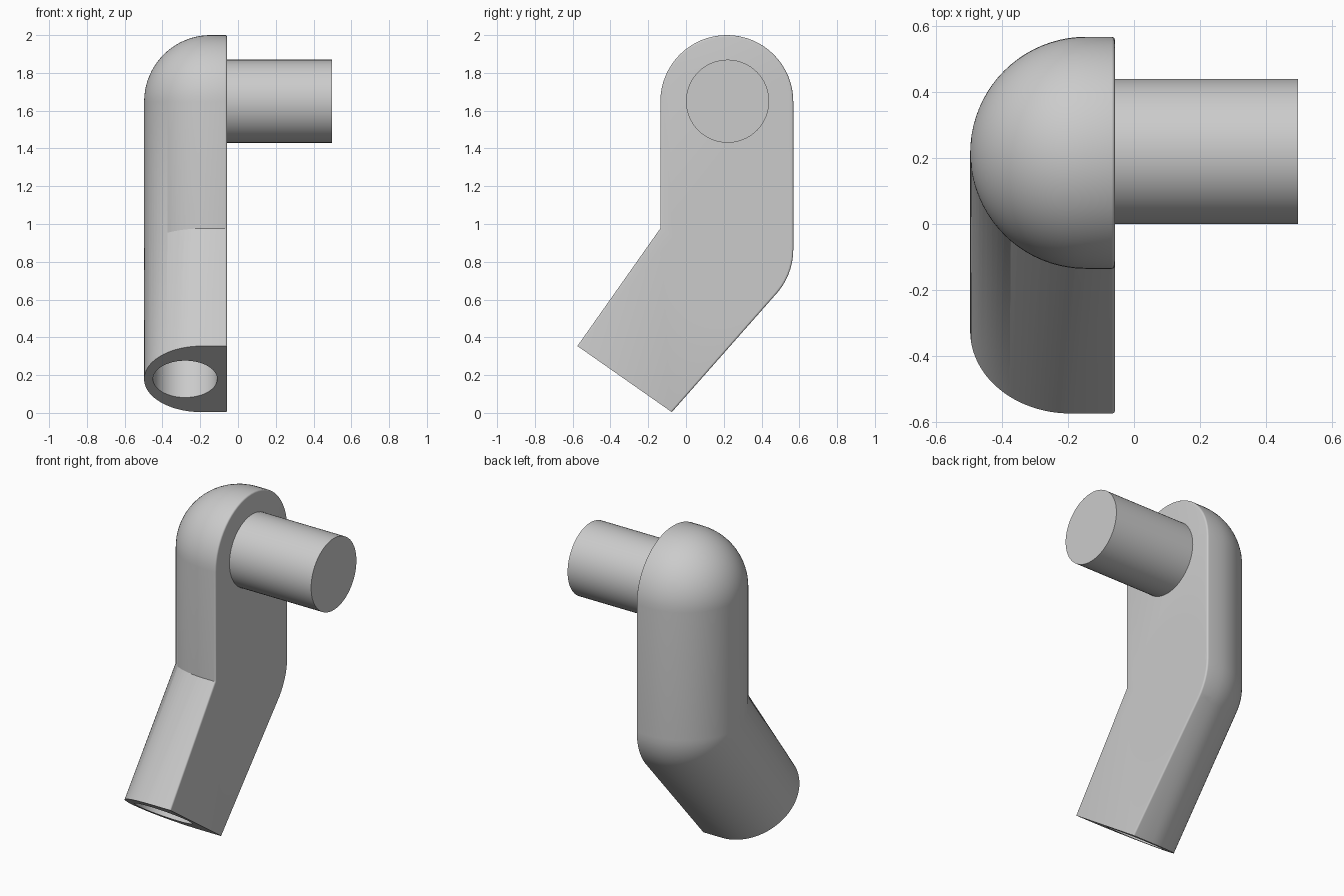
import bpy, bmesh
from math import sin, cos, pi, radians
from mathutils import Vector, Matrix

cube = bpy.data.objects.get("Cube")
if cube:
    bpy.data.objects.remove(cube, do_unlink=True)

grey = bpy.data.materials.new("plain_grey")
grey.use_nodes = True
grey.diffuse_color = (0.6, 0.6, 0.6, 1)
grey.node_tree.nodes["Principled BSDF"].inputs["Base Color"].default_value = (0.6, 0.6, 0.6, 1)

FLAT = -0.058      # x of the flat inner side
OUTER = -0.497     # x of the rounded outer side
R = 0.352          # half width of the arm
BEV = 0.01         # softened rim of the flat side
SHOULDER = (0.216, 1.648)
ELBOW = (0.216, 0.865)
END = Vector((0, -0.325, 0.179))
SLOPE = radians(35)
ALONG = Vector((0, -sin(SLOPE), -cos(SLOPE)))
ACROSS = Vector((0, cos(SLOPE), -sin(SLOPE)))


def profile(r, steps):
    """Half of the D section: (distance from centre, x) from the outer tip to the flat side."""
    pts = [(r * sin(a), OUTER + r - r * cos(a))
           for a in (pi / 2 * i / steps for i in range(steps + 1))]
    pts += [(r - BEV + BEV * cos(a), FLAT - BEV + BEV * sin(a))
            for a in (pi / 2 * i / 4 for i in range(5))]
    return pts


def dome(centre, segments=64):
    """Points of a domed button turned about the x axis."""
    return [Vector((x, centre[0] + d * cos(t), centre[1] + d * sin(t)))
            for d, x in profile(R, 20)
            for t in (2 * pi * k / segments for k in range(segments))]


def d_end():
    """Points of the D outline at the open end."""
    return [END + ACROSS * (d * side) + Vector((x, 0, 0))
            for d, x in profile(0.305, 24) for side in (-1, 1)]


def finish(name, bm):
    mesh = bpy.data.meshes.new(name)
    bmesh.ops.recalc_face_normals(bm, faces=bm.faces)
    bm.to_mesh(mesh)
    bm.free()
    mesh.materials.append(grey)
    ob = bpy.data.objects.new(name, mesh)
    bpy.context.collection.objects.link(ob)
    return ob


def hull(name, points):
    bm = bmesh.new()
    for p in points:
        bm.verts.new(p)
    bmesh.ops.remove_doubles(bm, verts=bm.verts, dist=0.0005)
    res = bmesh.ops.convex_hull(bm, input=bm.verts)
    loose = {g for g in res["geom_interior"] + res["geom_unused"]
             if isinstance(g, bmesh.types.BMVert)}
    bmesh.ops.delete(bm, geom=list(loose), context="VERTS")
    bmesh.ops.dissolve_limit(bm, angle_limit=0.002, verts=bm.verts, edges=bm.edges)
    return finish(name, bm)


def rod(name, centre, axis, radius, length):
    bm = bmesh.new()
    turn = Vector((0, 0, 1)).rotation_difference(axis).to_matrix().to_4x4()
    bmesh.ops.create_cone(bm, cap_ends=True, segments=64, radius1=radius, radius2=radius,
                          depth=length, matrix=Matrix.Translation(centre) @ turn)
    return finish(name, bm)


def smooth(ob):
    bpy.ops.object.select_all(action="DESELECT")
    ob.select_set(True)
    bpy.context.view_layer.objects.active = ob
    bpy.ops.object.shade_smooth_by_angle(angle=radians(28))


def combine(ob, other, operation):
    mod = ob.modifiers.new(operation.lower(), "BOOLEAN")
    mod.object, mod.operation, mod.solver = other, operation, "EXACT"
    bpy.ops.object.select_all(action="DESELECT")
    ob.select_set(True)
    bpy.context.view_layer.objects.active = ob
    bpy.ops.object.modifier_apply(modifier=mod.name)
    bpy.data.objects.remove(other, do_unlink=True)


# Bent arm: upright upper section joined to the sloping lower section
arm = hull("bent_arm", dome(SHOULDER) + dome(ELBOW))
combine(arm, hull("lower_section", dome(ELBOW) + d_end()), "UNION")

# Round socket bored into the lower end
bore = rod("socket_cutter", END + Vector((-0.28, 0, 0)), ALONG, 0.17, 0.8)
combine(arm, bore, "DIFFERENCE")
smooth(arm)

# Pivot peg standing out of the flat side
peg_start, peg_end = FLAT - 0.02, 0.497
peg = rod("pivot_peg", Vector(((peg_start + peg_end) / 2, 0.22, 1.65)),
          Vector((1, 0, 0)), 0.22, peg_end - peg_start)
smooth(peg)
